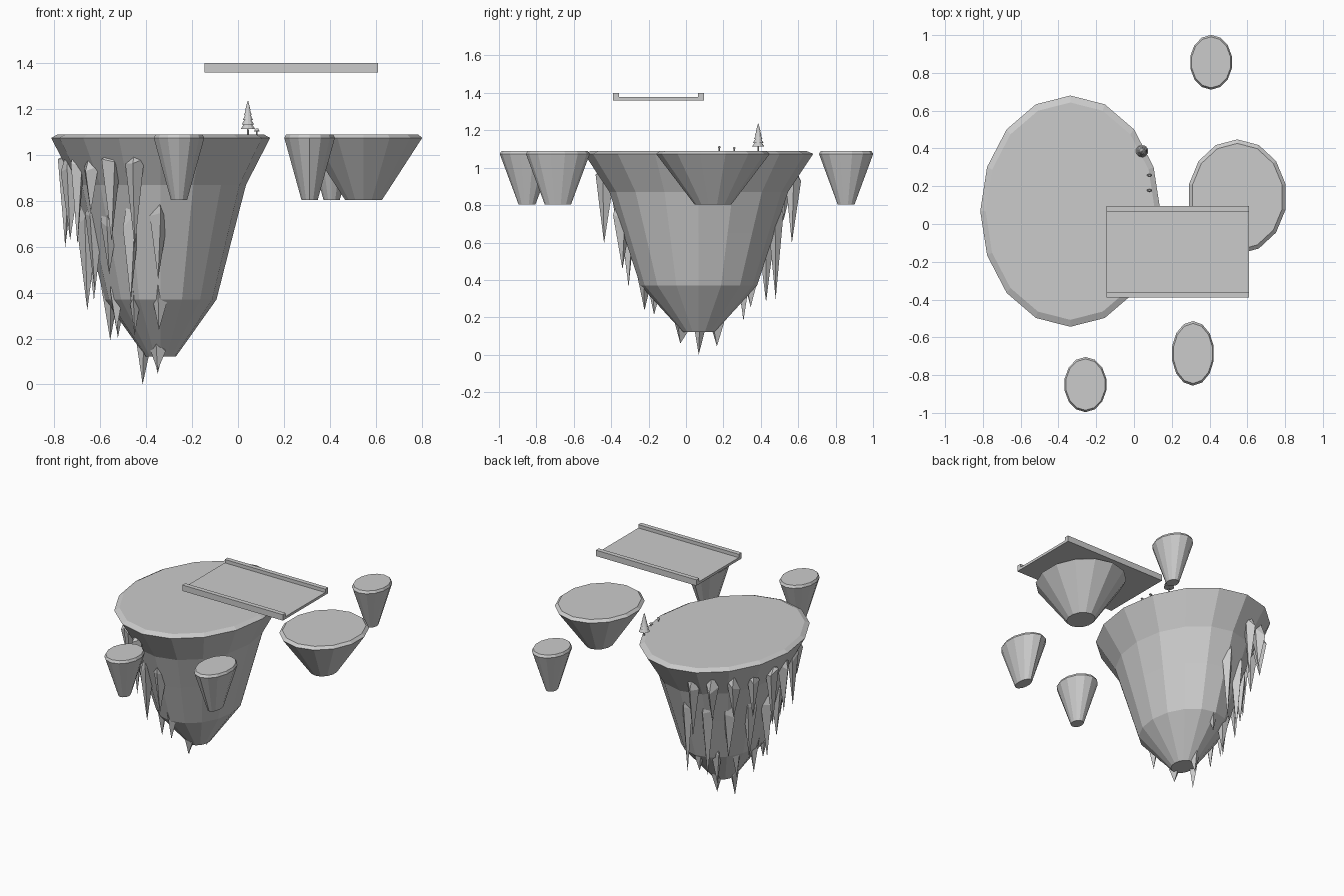
import bpy, bmesh, math, random

if "Cube" in bpy.data.objects:
    bpy.data.objects.remove(bpy.data.objects["Cube"])

random.seed(4)


def make_object(name, bm):
    bmesh.ops.recalc_face_normals(bm, faces=bm.faces[:])
    mesh = bpy.data.meshes.new(name)
    bm.to_mesh(mesh)
    bm.free()
    ob = bpy.data.objects.new(name, mesh)
    bpy.context.collection.objects.link(ob)
    return ob


def lathe(bm, cx, cy, sides, rings):
    """Loft elliptical rings given as (rx, ry, z) and cap both ends."""
    loops = []
    for rx, ry, z in rings:
        loops.append([bm.verts.new((cx + rx * math.sin(2 * math.pi * i / sides),
                                    cy + ry * math.cos(2 * math.pi * i / sides), z))
                      for i in range(sides)])
    for a, b in zip(loops, loops[1:]):
        for i in range(sides):
            j = (i + 1) % sides
            bm.faces.new((a[i], a[j], b[j], b[i]))
    bm.faces.new(loops[0])
    bm.faces.new(loops[-1])


def shard(bm, x, y, z_top, z_mid, z_tip, width, lean):
    """Four-sided hanging crystal, pointed at both ends."""
    turn = random.uniform(0, math.pi / 2)
    ring = [bm.verts.new((x + width * random.uniform(.8, 1.1) * math.cos(turn + k * math.pi / 2),
                          y + width * random.uniform(.9, 1.3) * math.sin(turn + k * math.pi / 2),
                          z_mid + random.uniform(-.04, .04))) for k in range(4)]
    top = bm.verts.new((x + lean[0], y + lean[1], z_top))
    tip = bm.verts.new((x, y, z_tip))
    for k in range(4):
        a, b = ring[k], ring[(k + 1) % 4]
        bm.faces.new((a, b, top))
        bm.faces.new((b, a, tip))


def box(name, x0, x1, y0, y1, z0, z1):
    bm = bmesh.new()
    bmesh.ops.create_cube(bm, size=1)
    for v in bm.verts:
        v.co = (x1 if v.co.x > 0 else x0, y1 if v.co.y > 0 else y0, z1 if v.co.z > 0 else z0)
    return make_object(name, bm)


# Main floating island
CX, CY, RX, RY = -0.337, 0.068, 0.477, 0.612
profile = [(.94, 1.09), (1, 1.074), (.78, .87), (.66, .65), (.51, .37), (.14, .122)]
bm = bmesh.new()
lathe(bm, CX, CY, 16, [(RX * f, RY * f, z) for f, z in profile])
make_object("main_island", bm)

# Hanging rock shards in four tiers on the left flank
# (radius factor, half spread in degrees, count, top z, widest z, tip z low, tip z high, width)
tiers = [(.86, 74, 10, 1.04, .95, .58, .75, .042),
         (.655, 88, 9, .90, .72, .28, .50, .045),
         (.46, 88, 7, .58, .42, .18, .26, .040),
         (.16, 80, 3, .30, .16, .03, .09, .035)]
bm = bmesh.new()
for frac, spread, count, z_top, z_mid, lo, hi, width in tiers:
    for i in range(count):
        a = math.radians(180 - spread + 2 * spread * i / (count - 1))
        f = frac * random.uniform(.97, 1.03)
        dx, dy = RX * math.cos(a), RY * math.sin(a)
        tip = 0 if (count == 3 and i == 1) else random.uniform(lo, hi)
        shard(bm, CX + f * dx, CY + f * dy, z_top + random.uniform(-.05, 0),
              z_mid, tip, width, (.02 * dx, .02 * dy))
make_object("rock_shards", bm)

# Smaller floating islands: name, centre, top radii, base radii, sides
islets = [("side_island", .547, .144, .262, .304, .082, .098, 14),
          ("front_left_islet", -.257, -.85, .113, .146, .036, .045, 14),
          ("front_right_islet", .312, -.685, .113, .171, .036, .070, 14),
          ("back_islet", .408, .856, .113, .145, .036, .045, 14)]
for name, x, y, rx, ry, bx, by, sides in islets:
    bm = bmesh.new()
    lathe(bm, x, y, sides, [(rx * .93, ry * .93, 1.09), (rx, ry, 1.074), (bx, by, .803)])
    make_object(name, bm)

# Bridge deck with two kerbs
Y0, Y1 = -.39, .096
box("bridge_deck", -.145, .61, Y0, Y1, 1.36, 1.377)
box("bridge_kerb_front", -.145, .61, Y0, Y0 + .031, 1.36, 1.4)
box("bridge_kerb_back", -.145, .61, Y1 - .031, Y1, 1.36, 1.4)

# Fir tree
TX, TY = .043, .386
bm = bmesh.new()
lathe(bm, TX, TY, 6, [(.005, .005, 1.085), (.004, .004, 1.125)])
make_object("tree_trunk", bm)
bm = bmesh.new()
for k in range(5):
    r, z = .033 - .005 * k, 1.113 + .02 * k
    lathe(bm, TX, TY, 10, [(r, r, z), (r * .12, r * .12, z + .042)])
make_object("tree_foliage", bm)

# Two tiny mushrooms near the rim
for n, (x, y, h) in enumerate([(.082, .258, 1.102), (.082, .178, 1.106)]):
    bm = bmesh.new()
    lathe(bm, x, y, 6, [(.004, .004, 1.085), (.004, .004, h), (.014, .008, h), (.007, .004, h + .009)])
    make_object("mushroom_%d" % (n + 1), bm)
